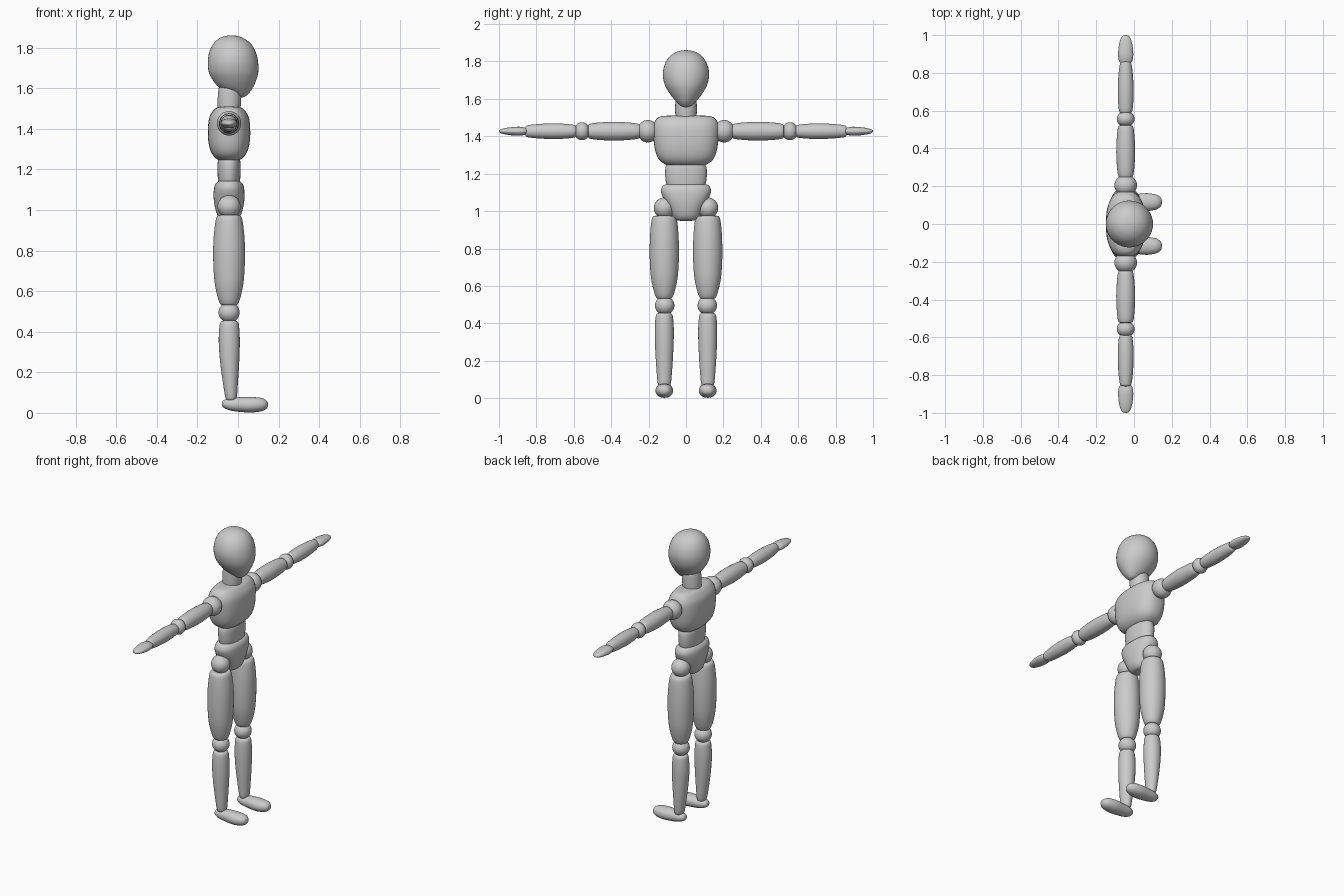
import bpy, bmesh
from math import sin, cos, pi, copysign, radians
from mathutils import Matrix, Vector

BX = -0.044       # body axis in x (the figure looks towards +x)
ARM_Z = 1.427     # arm height
LEG_Y = 0.116     # leg offset from the middle
SEG, SUB = 40, 5


def finish(name, bm, mirror):
    bmesh.ops.recalc_face_normals(bm, faces=bm.faces)
    me = bpy.data.meshes.new(name)
    bm.to_mesh(me)
    bm.free()
    ob = bpy.data.objects.new(name, me)
    bpy.context.collection.objects.link(ob)
    if mirror:
        m = ob.modifiers.new("mirror", 'MIRROR')
        m.use_axis = (False, True, False)
        m.use_mirror_merge = False
    bpy.ops.object.select_all(action='DESELECT')
    ob.select_set(True)
    bpy.context.view_layer.objects.active = ob
    bpy.ops.object.shade_smooth_by_angle(angle=radians(50))
    return ob


def smooth_path(pts):
    """Catmull-Rom through the section values."""
    v = [Vector(p) for p in pts]
    v = [v[0]] + v + [v[-1]]
    out = []
    for a, b, c, d in zip(v, v[1:], v[2:], v[3:]):
        for i in range(SUB):
            t = i / SUB
            out.append(0.5 * (2 * b + (c - a) * t + (2 * a - 5 * b + 4 * c - d) * t * t
                              + (3 * b - a - 3 * c + d) * t ** 3))
    return out + [v[-1]]


def loft(name, axis, centre, rings, power=2.0, mirror=False):
    """rings: (position along axis, centre shift, half width 1, half width 2)."""
    bm = bmesh.new()
    loops = []
    for h, off, a, b in smooth_path(rings):
        loop = []
        for i in range(SEG):
            c, s = cos(2 * pi * i / SEG), sin(2 * pi * i / SEG)
            u = max(a, 0.001) * copysign(abs(c) ** (2 / power), c)
            w = max(b, 0.001) * copysign(abs(s) ** (2 / power), s)
            p, q = centre
            co = {'Z': (p + off + u, q + w, h),
                  'Y': (p + u, h, q + off + w),
                  'X': (h, p + u, q + off + w)}[axis]
            loop.append(bm.verts.new(co))
        loops.append(loop)
    for l, m in zip(loops, loops[1:]):
        for i in range(SEG):
            j = (i + 1) % SEG
            bm.faces.new((l[i], l[j], m[j], m[i]))
    bm.faces.new(loops[0])
    bm.faces.new(loops[-1])
    return finish(name, bm, mirror)


def ball(name, loc, size):
    bm = bmesh.new()
    mat = Matrix.Translation(loc) @ Matrix.Diagonal((*size, 1))
    bmesh.ops.create_uvsphere(bm, u_segments=32, v_segments=20, radius=1, matrix=mat)
    return finish(name, bm, True)


# Head: egg whose chin leans forward
loft("head", 'Z', (0, 0), [
    (1.555, 0.022, 0, 0), (1.562, 0.017, 0.022, 0.025), (1.58, 0.006, 0.052, 0.046),
    (1.605, -0.010, 0.084, 0.070), (1.64, -0.017, 0.107, 0.095), (1.68, -0.022, 0.122, 0.115),
    (1.73, -0.025, 0.124, 0.124), (1.78, -0.027, 0.114, 0.115), (1.82, -0.029, 0.092, 0.093),
    (1.845, -0.031, 0.062, 0.063), (1.857, -0.032, 0.032, 0.032), (1.861, -0.032, 0, 0)])

# Torso
loft("neck", 'Z', (BX, 0), [
    (1.48, 0, 0.050, 0.050), (1.50, 0, 0.056, 0.056), (1.55, 0.002, 0.058, 0.058),
    (1.60, 0.004, 0.055, 0.055), (1.63, 0.006, 0.045, 0.045)])
loft("chest", 'Z', (BX, 0), [
    (1.243, 0, 0, 0), (1.244, 0, 0.04, 0.085), (1.252, 0, 0.062, 0.115), (1.275, 0, 0.083, 0.144),
    (1.31, 0, 0.097, 0.161), (1.36, 0, 0.104, 0.171), (1.42, 0, 0.103, 0.177),
    (1.46, 0, 0.096, 0.174), (1.49, 0, 0.078, 0.160), (1.505, 0, 0.060, 0.138),
    (1.51, 0, 0.035, 0.10), (1.511, 0, 0, 0)], 2.5)
loft("abdomen", 'Z', (BX, 0), [
    (1.115, 0, 0.03, 0.07), (1.13, 0, 0.050, 0.097), (1.155, 0, 0.055, 0.107),
    (1.20, 0, 0.057, 0.112), (1.235, 0, 0.056, 0.109), (1.255, 0, 0.048, 0.095),
    (1.262, 0, 0.02, 0.05)], 2.2)
loft("pelvis", 'Z', (BX, 0), [
    (0.948, 0, 0, 0), (0.949, 0, 0.025, 0.040), (0.957, 0, 0.044, 0.060),
    (0.98, 0, 0.060, 0.076), (1.02, 0, 0.071, 0.095), (1.06, 0, 0.076, 0.117),
    (1.10, 0, 0.075, 0.133), (1.125, 0, 0.069, 0.130), (1.141, 0, 0.054, 0.115),
    (1.147, 0, 0.03, 0.07), (1.148, 0, 0, 0)], 2.3)

# Arms
ball("shoulder", (BX, 0.204, ARM_Z), (0.060, 0.056, 0.060))
A = (BX, ARM_Z)
loft("upper_arm", 'Y', A, [
    (0.243, 0, 0, 0), (0.244, 0, 0.025, 0.025), (0.250, 0, 0.037, 0.037), (0.29, 0, 0.045, 0.045),
    (0.38, 0, 0.050, 0.050), (0.47, 0, 0.046, 0.046), (0.515, 0, 0.039, 0.039),
    (0.523, 0, 0.028, 0.028), (0.524, 0, 0, 0)], mirror=True)
ball("elbow", (BX, 0.556, ARM_Z), (0.047, 0.042, 0.048))
loft("forearm", 'Y', A, [
    (0.586, 0, 0, 0), (0.587, 0, 0.022, 0.022), (0.594, 0, 0.033, 0.032), (0.63, 0, 0.039, 0.038),
    (0.70, 0, 0.042, 0.042), (0.78, 0, 0.039, 0.039), (0.84, 0, 0.032, 0.033),
    (0.857, 0, 0.024, 0.025), (0.861, 0, 0, 0)], mirror=True)
loft("hand", 'Y', A, [
    (0.848, 0, 0, 0), (0.850, 0, 0.022, 0.013), (0.861, 0, 0.034, 0.019), (0.89, 0, 0.040, 0.024),
    (0.93, 0, 0.038, 0.022), (0.965, 0, 0.032, 0.017), (0.989, 0, 0.022, 0.011),
    (0.998, 0, 0.011, 0.006), (1.0, 0, 0, 0)], mirror=True)

# Legs
L = (BX, LEG_Y)
ball("hip_joint", (BX, LEG_Y, 1.017), (0.057, 0.056, 0.056))
loft("thigh", 'Z', L, [
    (0.530, 0, 0, 0), (0.531, 0, 0.030, 0.030), (0.540, 0, 0.045, 0.044), (0.58, 0, 0.059, 0.058),
    (0.65, 0, 0.072, 0.072), (0.75, 0, 0.078, 0.078), (0.85, 0, 0.077, 0.077),
    (0.93, 0, 0.069, 0.071), (0.965, 0, 0.061, 0.063), (0.975, 0, 0.045, 0.047),
    (0.976, 0, 0, 0)], mirror=True)
ball("knee", (BX, LEG_Y - 0.002, 0.495), (0.052, 0.052, 0.050))
loft("shin", 'Z', L, [
    (0.060, 0.010, 0, 0), (0.062, 0.010, 0.018, 0.022), (0.075, 0.010, 0.028, 0.034),
    (0.14, 0.007, 0.036, 0.041), (0.25, 0.003, 0.047, 0.048), (0.35, 0.001, 0.052, 0.051),
    (0.42, 0.001, 0.049, 0.048), (0.447, 0.001, 0.043, 0.042), (0.455, 0.001, 0.028, 0.028),
    (0.456, 0.001, 0, 0)], mirror=True)
loft("foot", 'X', (LEG_Y, 0.041), [
    (-0.079, 0.003, 0, 0), (-0.077, 0.003, 0.014, 0.011), (-0.066, 0.003, 0.026, 0.021),
    (-0.035, 0.001, 0.036, 0.031), (0.02, 0, 0.043, 0.037), (0.07, -0.001, 0.047, 0.038),
    (0.115, 0, 0.040, 0.033), (0.138, 0, 0.027, 0.022), (0.146, 0, 0.013, 0.011),
    (0.148, 0, 0, 0)], 2.1, mirror=True)
